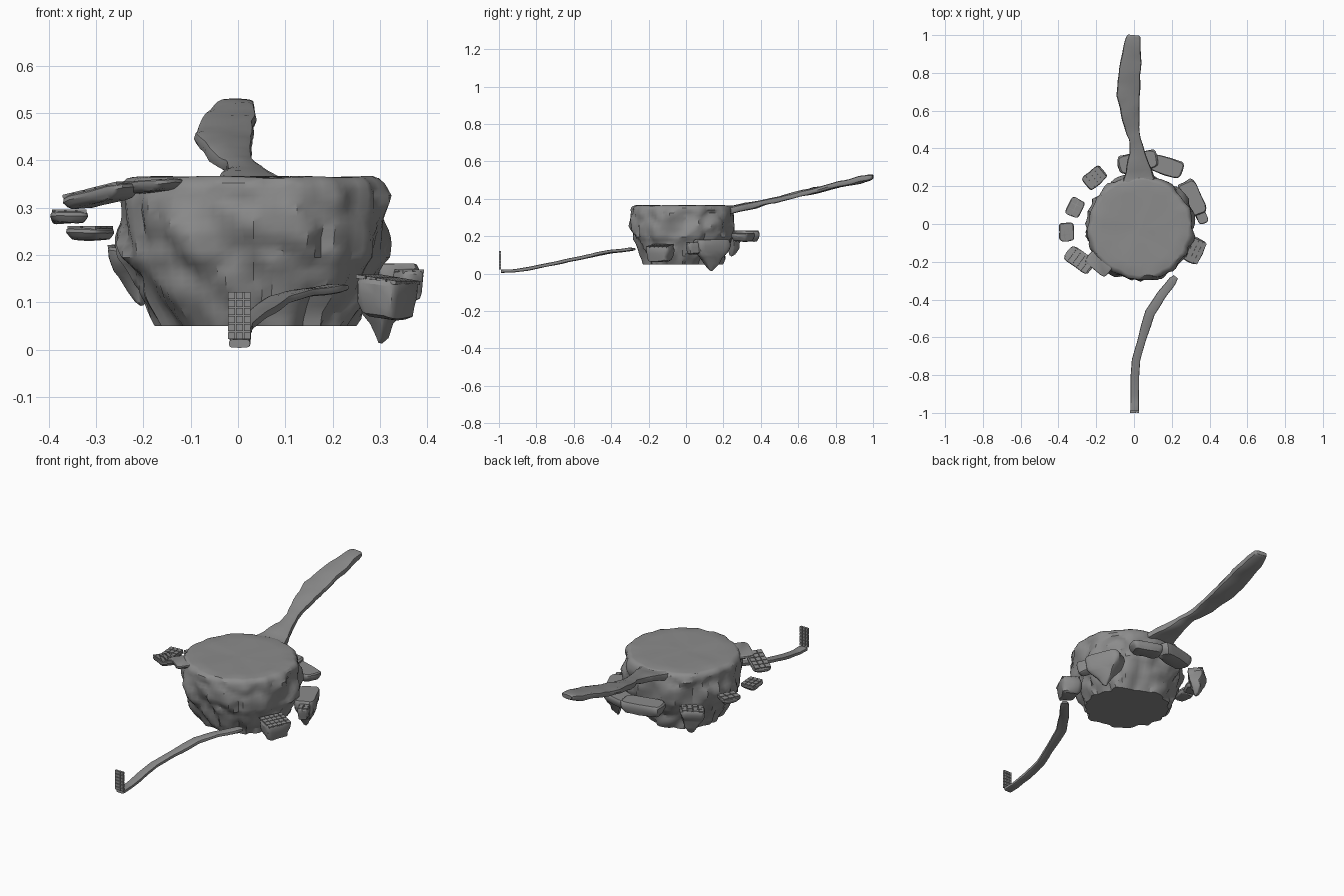
import bpy, bmesh, math
from mathutils import Vector, Matrix, noise

if "Cube" in bpy.data.objects:
    bpy.data.objects.remove(bpy.data.objects["Cube"])

STONE = bpy.data.materials.new("dark_stone")
STONE.diffuse_color = (0.26, 0.26, 0.26, 1)
STONE.use_nodes = True
STONE.node_tree.nodes["Principled BSDF"].inputs["Base Color"].default_value = STONE.diffuse_color


def finish(name, bm, angle=32):
    bmesh.ops.recalc_face_normals(bm, faces=bm.faces)
    me = bpy.data.meshes.new(name)
    bm.to_mesh(me)
    bm.free()
    me.materials.append(STONE)
    ob = bpy.data.objects.new(name, me)
    bpy.context.collection.objects.link(ob)
    bpy.ops.object.select_all(action='DESELECT')
    ob.select_set(True)
    bpy.context.view_layer.objects.active = ob
    bpy.ops.object.shade_smooth_by_angle(angle=math.radians(angle))
    return ob


def loft(bm, rings):
    """Skin closed rings of points and cap both ends."""
    vs = [[bm.verts.new(p) for p in r] for r in rings]
    n = len(vs[0])
    for a, b in zip(vs, vs[1:]):
        for i in range(n):
            bm.faces.new((a[i], a[(i + 1) % n], b[(i + 1) % n], b[i]))
    bm.faces.new(vs[0])
    bm.faces.new(vs[-1])


def lerp_table(table, t):
    for a, b in zip(table, table[1:]):
        if t <= b[0]:
            k = (t - a[0]) / (b[0] - a[0])
            return a[1] + (b[1] - a[1]) * k
    return table[-1][1]


# Main rock: faceted, cleft cliff with a flat top and an undercut base
def main_rock():
    prof = [(0.05, 0.202), (0.12, 0.236), (0.175, 0.256), (0.195, 0.27),
            (0.25, 0.278), (0.34, 0.275), (0.352, 0.271), (0.362, 0.26)]
    bm = bmesh.new()
    rings = []
    seg = 80
    levels = [0.05 + 0.0145 * i for i in range(21)] + [0.352, 0.362]
    for z in levels:
        ring = []
        for i in range(seg):
            a = math.tau * i / seg
            c, s = math.cos(a), math.sin(a)
            # slanted clefts, angular plates and a wandering ledge
            cleft = abs(noise.noise(Vector((c * 2.6 + z * 4, s * 2.6 - z * 2, z * 3))))
            d = noise.voronoi(Vector((c * 2.4 + z * 2, s * 2.4, z * 6)))[0]
            plate = min(d[1] - d[0], 0.35)
            wob = 0.012 * noise.noise(Vector((c * 2, s * 2, 7)))
            r = lerp_table(prof, z + wob if 0.08 < z < 0.33 else z)
            fade = 0.45 if z > 0.33 else 1
            r += fade * (0.05 * plate - 0.045 * cleft + 0.003)
            ring.append((0.033 + 1.01 * r * c, -0.02 + 0.99 * r * s, z))
        rings.append(ring)
    # gently uneven plateau surface
    edge = rings[-1]
    for k in (0.96, 0.75, 0.5, 0.25, 0.06):
        rings.append([(0.033 + (x - 0.033) * k, -0.02 + (y + 0.02) * k,
                       0.365 + 0.004 * noise.noise(Vector((x * k, y * k, 0)) * 9))
                      for x, y, _ in edge])
    loft(bm, rings)
    finish("main_rock", bm)


# Sloping stone paths: rounded cross-section lofted along points (x, y, z, width, thickness)
def path(name, pts, steps=4, rough=0.004):
    dense = []
    for a, b in zip(pts, pts[1:]):
        dense += [[p + (q - p) * k / steps for p, q in zip(a, b)] for k in range(steps)]
    dense.append(list(pts[-1]))
    last = len(dense) - 1
    bm = bmesh.new()
    rings = []
    for i, (x, y, z, w, t) in enumerate(dense):
        p, q = dense[max(i - 1, 0)], dense[min(i + 1, last)]
        d = Vector((q[0] - p[0], q[1] - p[1], 0)).normalized()
        side = Vector((-d.y, d.x, 0))
        ring = []
        for k in range(12):
            a = math.tau * k / 12
            c, s = math.cos(a), math.sin(a)
            u = math.copysign(abs(c) ** 0.5, c) * w / 2
            v = math.copysign(abs(s) ** 0.5, s) * t / 2
            pos = Vector((x, y, z)) + side * u + Vector((0, 0, v))
            if 0 < i < last:
                pos += noise.noise_vector(pos * 14) * rough
            ring.append(pos)
        rings.append(ring)
    loft(bm, rings)
    finish(name, bm, 40)


# Rows of small paving blocks in a local frame, thickness along local z
def tiles(bm, l, w, nx, ny, h, mat, fill=0.88):
    for i in range(nx):
        for j in range(ny):
            pos = Vector(((i + 0.5) / nx * l - l / 2, (j + 0.5) / ny * w - w / 2, 0))
            m = mat @ Matrix.Translation(pos) @ Matrix.Diagonal(
                (l / nx * fill, w / ny * fill, h, 1))
            bmesh.ops.create_cube(bm, size=1, matrix=m)


# Floating step: paved slab over a tapering ragged underside, optionally spiked
def step(name, x, y, top, l, w, rot, depth, tilt=0, spike=0, paved=True):
    bm = bmesh.new()
    rings = []
    mat = Matrix.Translation((x, y, top)) @ Matrix.Rotation(math.radians(rot), 4, 'Z') \
        @ Matrix.Rotation(-math.atan(tilt), 4, 'Y')
    levels = [(0, 0.93), (-0.12, 1), (-0.4, 1.02), (-0.7, 0.92), (-0.93, 0.8), (-1, 0.6)]
    levels = [(d * depth, k) for d, k in levels]
    if spike:
        levels[-1] = (-depth - 0.1 * spike, 0.68)
        levels += [(-depth - 0.5 * spike, 0.42), (-depth - 0.85 * spike, 0.2),
                   (-depth - spike, 0.06)]
    for d, k in levels:
        ring = []
        for i in range(20):
            a = math.tau * i / 20
            c, s = math.cos(a), math.sin(a)
            p = Vector((math.copysign(abs(c) ** 0.4, c) * l / 2 * k,
                        math.copysign(abs(s) ** 0.4, s) * w / 2 * k, d))
            rough = 0.005 + 0.13 * min(-d, 0.09)
            off = noise.noise_vector(Vector((x, y, top)) * 5 + p * 22) * rough
            off.z = min(off.z, 0) if d == 0 else off.z * 0.6
            ring.append(mat @ (p + off))
        rings.append(ring)
    loft(bm, rings)
    if paved:
        nx, ny = max(2, round(l / 0.03)), max(2, round(w / 0.03))
        tiles(bm, l * 0.92, w * 0.92, nx, ny, 0.008, mat)
    finish(name, bm)


main_rock()

# Upper walkway rising to the back
path("back_walkway", [(0.03, 0.21, 0.337, 0.19, 0.05), (0.025, 0.25, 0.342, 0.16, 0.04),
                      (0.015, 0.38, 0.37, 0.075, 0.034), (0.005, 0.45, 0.388, 0.065, 0.03),
                      (-0.018, 0.55, 0.412, 0.09, 0.032), (-0.028, 0.68, 0.443, 0.123, 0.032),
                      (-0.023, 0.82, 0.477, 0.115, 0.036), (-0.006, 0.97, 0.511, 0.088, 0.036),
                      (-0.004, 0.99, 0.516, 0.08, 0.03), (-0.003, 1.0, 0.518, 0.06, 0.02)],
     rough=0.008)

# Lower curved walkway at the front
path("front_walkway", [(0.222, -0.28, 0.131, 0.03, 0.012), (0.205, -0.3, 0.13, 0.048, 0.018),
                       (0.14, -0.385, 0.12, 0.05, 0.018), (0.085, -0.47, 0.105, 0.055, 0.02),
                       (0.045, -0.6, 0.077, 0.045, 0.02), (0.01, -0.72, 0.051, 0.045, 0.02),
                       (0.004, -0.85, 0.024, 0.045, 0.02), (0.003, -0.93, 0.014, 0.045, 0.018),
                       (0.003, -0.99, 0.013, 0.045, 0.018)], rough=0.003)

# Block gate standing at the start of the lower walkway
bm = bmesh.new()
gate = Matrix.Translation((0.003, -0.994, 0.072)) @ Matrix.Rotation(math.pi / 2, 4, 'X')
tiles(bm, 0.05, 0.102, 3, 6, 0.012, gate, 0.86)
bmesh.ops.create_cube(bm, size=1, matrix=gate @ Matrix.Diagonal((0.046, 0.098, 0.004, 1)))
finish("gate", bm)

# Spiral of floating steps, climbing anticlockwise from the right
#      x      y      top    l     w     rot  depth tilt  spike paved
STEPS = [
    (0.317, -0.14, 0.148, 0.105, 0.135, -25, 0.08, -0.15, 0, True),
    (0.308, 0.135, 0.182, 0.105, 0.19, 24, 0.085, 0, 0.085, False),
    (0.352, 0.055, 0.165, 0.055, 0.11, 22, 0.06, 0, 0, True),
    (0.175, 0.305, 0.218, 0.17, 0.095, -18, 0.045, 0, 0, False),
    (0.02, 0.33, 0.232, 0.21, 0.10, 12, 0.06, 0, 0, False),
    (-0.21, 0.245, 0.222, 0.12, 0.085, 40, 0.055, 0.1, 0.075, True),
    (-0.312, 0.087, 0.257, 0.075, 0.10, -25, 0.025, 0, 0, True),
    (-0.356, -0.042, 0.292, 0.076, 0.10, 4, 0.025, 0, 0, True),
    (-0.29, -0.19, 0.337, 0.16, 0.09, -36, 0.028, 0.2, 0, True),
    (-0.185, -0.21, 0.357, 0.14, 0.085, -40, 0.025, 0.08, 0, False),
]
for n, s in enumerate(STEPS, 1):
    step(f"floating_step_{n}", *s)
